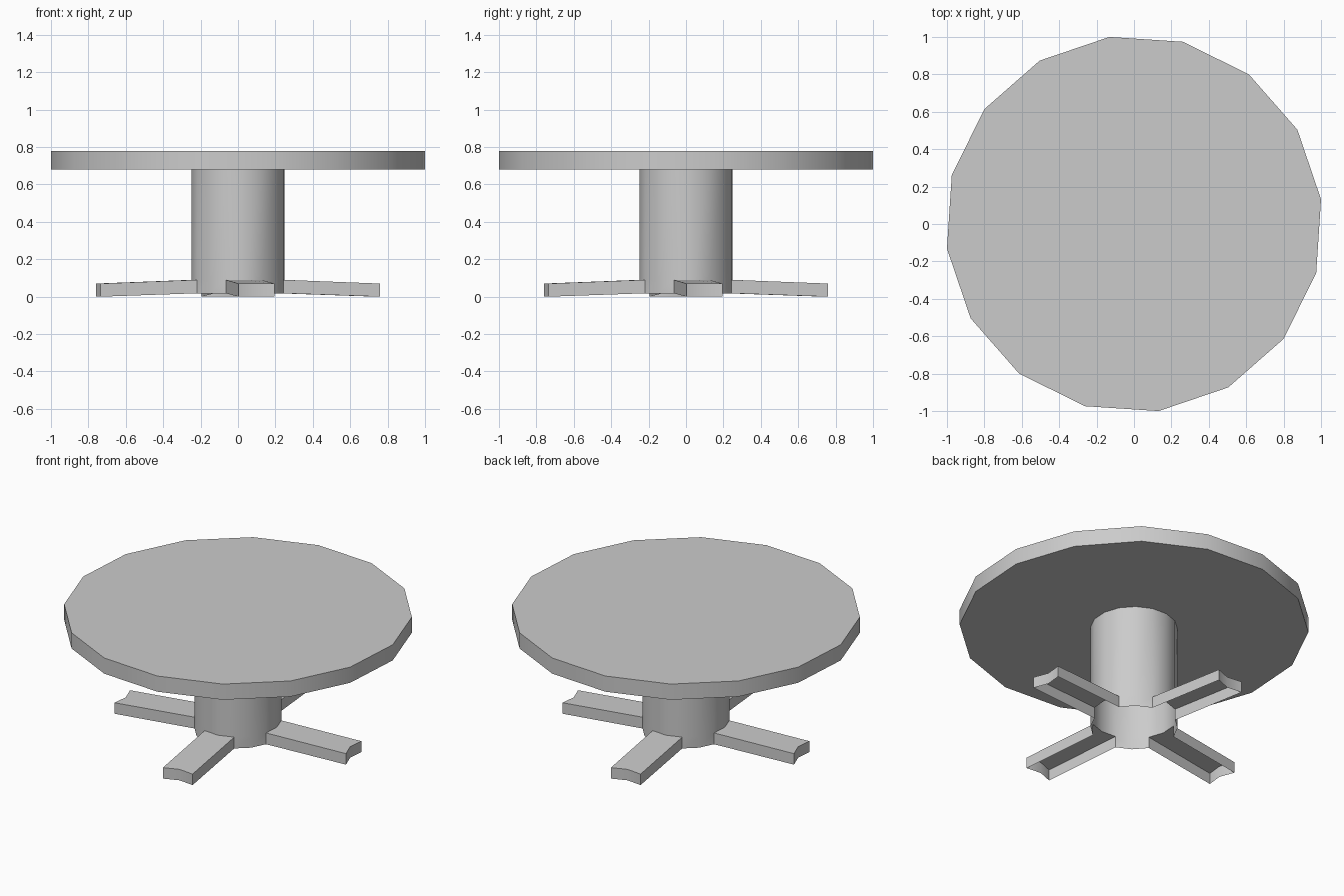
import bpy, bmesh, math

if "Cube" in bpy.data.objects:
    bpy.data.objects.remove(bpy.data.objects["Cube"])

SIDES = 16
TURN = math.radians(7.5)      # whole table is turned slightly


def ring(bm, radius, z):
    return [bm.verts.new((radius * math.cos(TURN + 2 * math.pi * i / SIDES),
                          radius * math.sin(TURN + 2 * math.pi * i / SIDES), z))
            for i in range(SIDES)]


def bridge(bm, lower, upper, skip=()):
    for i in range(SIDES):
        if i not in skip:
            j = (i + 1) % SIDES
            bm.faces.new((lower[i], lower[j], upper[j], upper[i]))


def finish(bm, name):
    mesh = bpy.data.meshes.new(name)
    bm.to_mesh(mesh)
    bm.free()
    obj = bpy.data.objects.new(name, mesh)
    bpy.context.collection.objects.link(obj)
    bpy.ops.object.select_all(action='DESELECT')
    obj.select_set(True)
    bpy.context.view_layer.objects.active = obj
    bpy.ops.object.shade_smooth_by_angle(angle=math.radians(35))
    return obj


# Round sixteen-sided top
bm = bmesh.new()
low, high = ring(bm, 1.0086, 0.68), ring(bm, 1.0086, 0.78)
bridge(bm, low, high)
bm.faces.new(high)
bm.faces.new(low[::-1])
finish(bm, "table_top")

# Hollow column, with four feet pulled out of pairs of its side faces
bm = bmesh.new()
R = 0.252
low, mid, high = ring(bm, R, 0.018), ring(bm, R, 0.09), ring(bm, R, 0.68)
bridge(bm, mid, high)
opened = [i for k in range(0, SIDES, 4) for i in ((k - 1) % SIDES, k)]
bridge(bm, low, mid, skip=opened)

half = R * math.sin(math.radians(22.5))
for k in range(0, SIDES, 4):
    a = TURN + 2 * math.pi * k / SIDES
    ids = [(k - 1) % SIDES, k, (k + 1) % SIDES]

    def tip(along, across, z):
        return bm.verts.new((along * math.cos(a) - across * math.sin(a),
                             along * math.sin(a) + across * math.cos(a), z))

    # notched outer end, open underside
    plan = [(0.754, -half), (0.731, 0), (0.754, half)]
    bot = [tip(u, v, 0.0) for u, v in plan]
    top = [tip(u, v, 0.07) for u, v in plan]
    for n in (0, 1):
        bm.faces.new((bot[n], bot[n + 1], top[n + 1], top[n]))
        bm.faces.new((mid[ids[n]], top[n], top[n + 1], mid[ids[n + 1]]))
    bm.faces.new((low[ids[0]], bot[0], top[0], mid[ids[0]]))
    bm.faces.new((bot[2], low[ids[2]], mid[ids[2]], top[2]))
finish(bm, "pedestal_with_feet")
